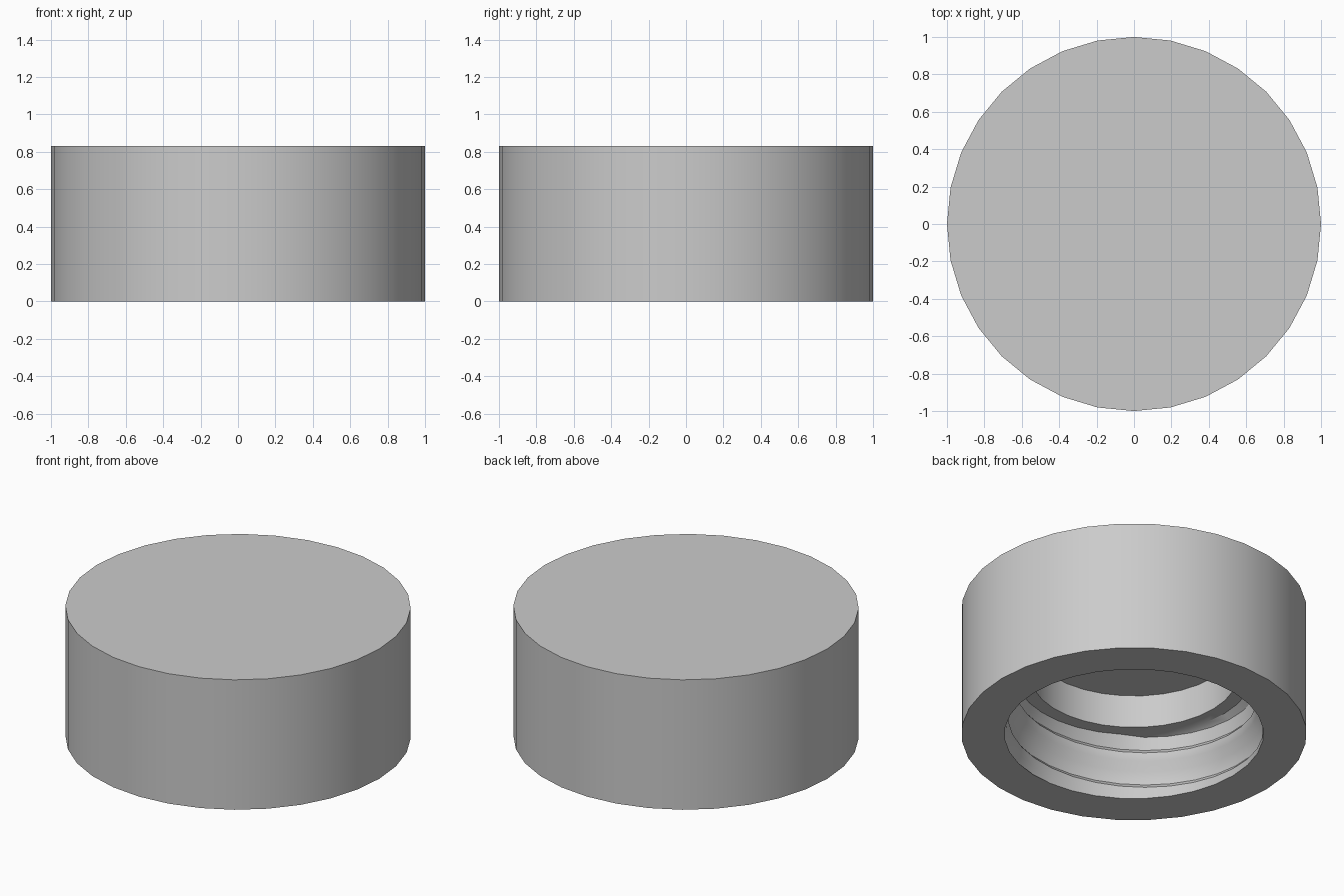
import bpy, bmesh, math

cube = bpy.data.objects.get("Cube")
if cube:
    bpy.data.objects.remove(cube, do_unlink=True)

SIDES = 32
HEIGHT = 0.83
LEDGE_Z = 0.39      # where the threaded part stops
BORE_R = 0.60       # plain bore above the thread
CEILING_Z = 0.60
PITCH = 0.21
# one groove: (rise from its lower edge, depth into the wall)
GROOVE = [(0, 0), (0.03, 0.03), (0.11, 0.03), (0.16, 0)]

grey = bpy.data.materials.new("light grey")
grey.use_nodes = True
colour = (0.6, 0.6, 0.6, 1)
grey.diffuse_color = colour
grey.node_tree.nodes["Principled BSDF"].inputs["Base Color"].default_value = colour

bm = bmesh.new()


def vert(r, i, z):
    a = math.tau * i / SIDES
    return bm.verts.new((r * math.cos(a), r * math.sin(a), z))


def ring(r, z):
    return [vert(r, i, z) for i in range(SIDES)]


def bridge(a, b):
    for i in range(SIDES):
        j = (i + 1) % SIDES
        bm.faces.new((a[i], a[j], b[j], b[i]))


def wall(z):
    # the threaded opening narrows gently upward
    return 0.75 - 0.17 * z


# Helical grooves, clipped between the mouth and the ledge
columns = []
for i in range(SIDES):
    col = [vert(wall(0), i, 0)]
    for turn in range(-3, 4):
        start = 0.12 + PITCH * (turn + i / SIDES - 0.875)
        for rise, depth in GROOVE:
            z = min(max(start + rise, 0), LEDGE_Z)
            inside = 0 < z < LEDGE_Z
            col.append(vert(wall(z) + (depth if inside else 0), i, z))
    col.append(vert(wall(LEDGE_Z), i, LEDGE_Z))
    columns.append(col)

step = len(GROOVE)
last = len(columns[0]) - 1
for i in range(SIDES):
    a, b = columns[i], columns[(i + 1) % SIDES]
    # the last column meets the first one turn higher
    shift = step if i == SIDES - 1 else 0
    for k in range(last):
        bm.faces.new((a[k], a[k + 1],
                      b[min(k + 1 + shift, last)], b[min(k + shift, last)])
                     if k + shift < last else
                     (a[k], a[k + 1], b[last]))

# Outer shell, rim, ledge, bore and ceiling
outer_low, outer_high = ring(1, 0), ring(1, HEIGHT)
bore_low, bore_high = ring(BORE_R, LEDGE_Z), ring(BORE_R, CEILING_Z)
bridge(outer_low, outer_high)
bridge([c[0] for c in columns], outer_low)
bridge(bore_low, [c[-1] for c in columns])
bridge(bore_high, bore_low)
bm.faces.new(outer_high)
bm.faces.new(bore_high)

bmesh.ops.remove_doubles(bm, verts=bm.verts, dist=0.0005)
bmesh.ops.recalc_face_normals(bm, faces=bm.faces)
mesh = bpy.data.meshes.new("threaded_cap")
bm.to_mesh(mesh)
bm.free()
mesh.materials.append(grey)

cap = bpy.data.objects.new("threaded_cap", mesh)
bpy.context.collection.objects.link(cap)
bpy.context.view_layer.objects.active = cap
cap.select_set(True)
bpy.ops.object.shade_smooth_by_angle(angle=math.radians(30))
